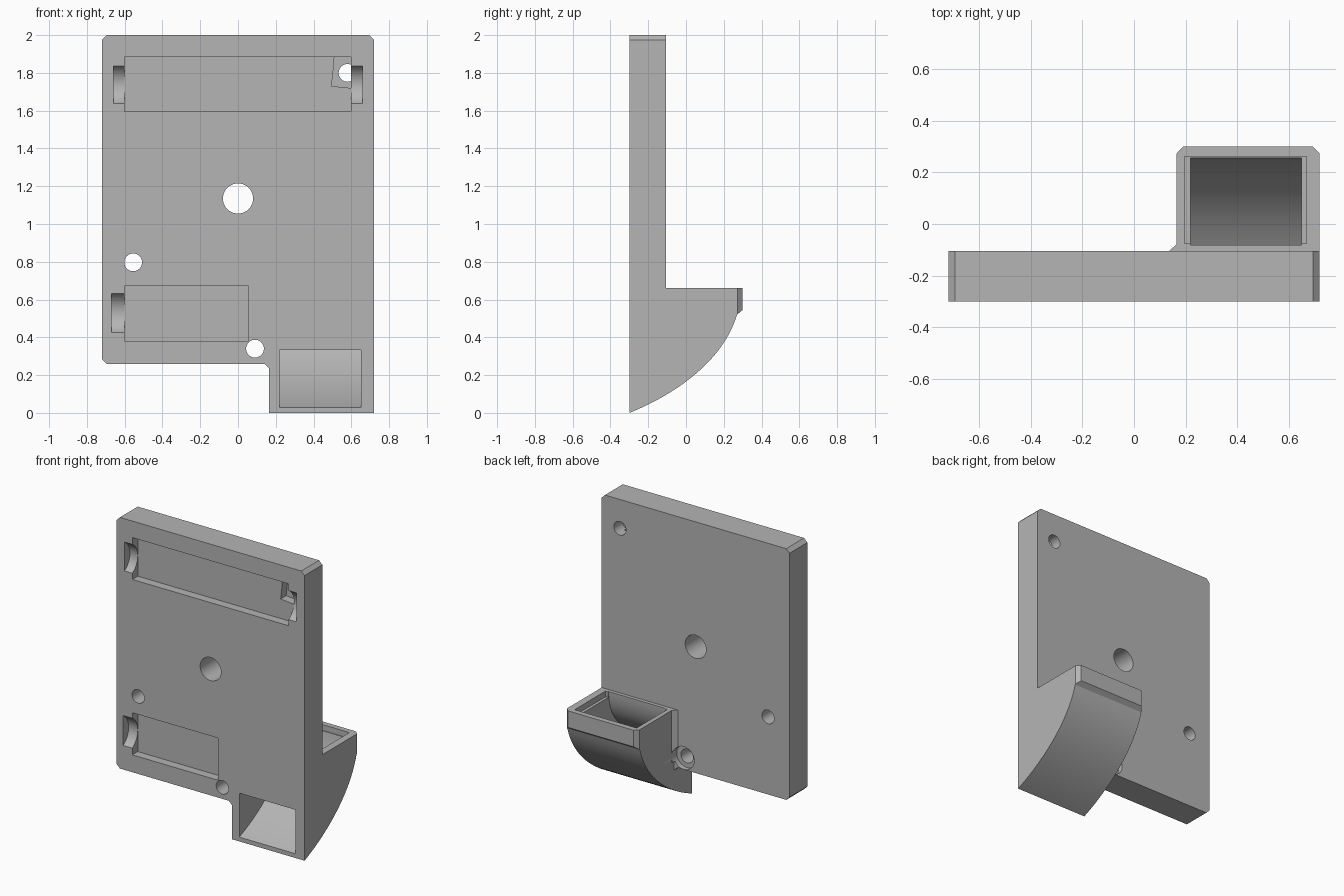
import bpy, bmesh, math

if "Cube" in bpy.data.objects:
    bpy.data.objects.remove(bpy.data.objects["Cube"], do_unlink=True)

grey = bpy.data.materials.new("plain grey")
grey.use_nodes = True
colour = (0.46, 0.46, 0.46, 1)
grey.diffuse_color = colour
grey.node_tree.nodes["Principled BSDF"].inputs["Base Color"].default_value = colour

BACK, FRONT = -0.105, -0.3
LEFT, RIGHT = 0.72, -0.72


def prism(name, outline, axis, start, end):
    """Extrude a flat outline along x, y or z."""
    place = {"x": lambda p, d: (d, p[0], p[1]),
             "y": lambda p, d: (p[0], d, p[1]),
             "z": lambda p, d: (p[0], p[1], d)}[axis]
    bm = bmesh.new()
    low = [bm.verts.new(place(p, start)) for p in outline]
    high = [bm.verts.new(place(p, end)) for p in outline]
    bm.faces.new(low)
    bm.faces.new(high)
    n = len(outline)
    for i in range(n):
        j = (i + 1) % n
        bm.faces.new((low[i], low[j], high[j], high[i]))
    bmesh.ops.recalc_face_normals(bm, faces=bm.faces)
    mesh = bpy.data.meshes.new(name)
    bm.to_mesh(mesh)
    bm.free()
    obj = bpy.data.objects.new(name, mesh)
    bpy.context.collection.objects.link(obj)
    mesh.materials.append(grey)
    return obj


def rect(a0, a1, b0, b1):
    return [(a0, b0), (a1, b0), (a1, b1), (a0, b1)]


def circle(a, b, r, n=48):
    return [(a + r * math.cos(2 * math.pi * i / n),
             b + r * math.sin(2 * math.pi * i / n)) for i in range(n)]


def bezier(p, q, r, s, n=20):
    out = []
    for i in range(n + 1):
        t = i / n
        w = ((1 - t) ** 3, 3 * t * (1 - t) ** 2, 3 * t * t * (1 - t), t ** 3)
        out.append(tuple(sum(k * c[m] for k, c in zip(w, (p, q, r, s)))
                         for m in (0, 1)))
    return out


def combine(body, other, operation):
    mod = body.modifiers.new("join", "BOOLEAN")
    mod.operation, mod.solver, mod.object = operation, "EXACT", other
    bpy.context.view_layer.objects.active = body
    bpy.ops.object.modifier_apply(modifier=mod.name)
    bpy.data.objects.remove(other, do_unlink=True)


# Back plate with clipped corners
c = 0.025
body = prism("holder_body", [
    (RIGHT + c, 0.26), (0.14, 0.26), (0.165, 0.235), (LEFT, 0.235),
    (LEFT, 2 - c), (LEFT - c, 2), (RIGHT + c, 2), (RIGHT, 2 - c),
    (RIGHT, 0.26 + c)], "y", FRONT, BACK)

# Curved chute with a front lip, clipped at its outer corners
outer = bezier((FRONT, 0), (-0.05, 0.1), (0.2, 0.28), (0.27, 0.52))
chute = prism("chute", outer + [(0.3, 0.545), (0.3, 0.66), (FRONT, 0.66)],
              "x", 0.165, LEFT)
for edge, side in ((0.165, 1), (LEFT, -1)):
    corner = [(edge - side * 0.01, 0.263), (edge + side * 0.035, 0.31),
              (edge - side * 0.01, 0.31)]
    combine(chute, prism("corner_cutter", corner, "z", 0.3, 0.8), "DIFFERENCE")
combine(body, chute, "UNION")

# Small fillet where the chute meets the plate
combine(body, prism("fillet", [(0.13, -0.11), (0.175, -0.07), (0.175, -0.11)],
                    "z", 0.3, 0.66), "UNION")

# Chute passage, open at the top and the front
floor = bezier((-0.32, 0.022), (-0.03, 0.13), (0.25, 0.33), (0.262, 0.68))
roof = bezier((-0.08, 0.68), (-0.08, 0.5), (-0.17, 0.39), (-0.32, 0.325))
cutters = [
    prism("passage", floor + roof, "x", 0.22, 0.65),
    prism("lid_ledge", rect(0.195, 0.67, -0.075, 0.262), "z", 0.62, 0.7),
]

# Shallow front recesses and their rounded finger pockets
for x0, x1, z0, z1 in ((-0.6, 0.597, 1.595, 1.885), (-0.6, 0.055, 0.38, 0.672)):
    cutters.append(prism("recess", rect(x0, x1, z0, z1), "y", -0.4, FRONT + 0.06))
for x0, x1, z, r in ((-0.66, -0.59, 1.738, 0.113), (0.59, 0.66, 1.738, 0.113),
                     (-0.67, -0.59, 0.53, 0.119)):
    cutters.append(prism("pocket", circle(FRONT + 0.06 - r, z, r), "x", x0, x1))

# Wire notch with a hole behind it, then through holes and a screw head seat
cutters.append(prism("notch", [(0.495, 1.73), (0.597, 1.72), (0.597, 1.885),
                               (0.51, 1.885), (0.505, 1.82)], "y", -0.26, -0.18))
for x, z, r, start in ((0.58, 1.8, 0.047, -0.2), (0, 1.135, 0.08, -0.4),
                       (-0.555, 0.797, 0.047, -0.4), (0.09, 0.34, 0.047, -0.4)):
    cutters.append(prism("hole", circle(x, z, r), "y", start, 0))
cutters.append(prism("screw_seat", circle(0.09, 0.34, 0.079), "y", -0.14, 0))

for cutter in cutters:
    combine(body, cutter, "DIFFERENCE")

bpy.ops.object.select_all(action="DESELECT")
body.select_set(True)
bpy.context.view_layer.objects.active = body
bpy.ops.object.shade_smooth_by_angle(angle=math.radians(25))
